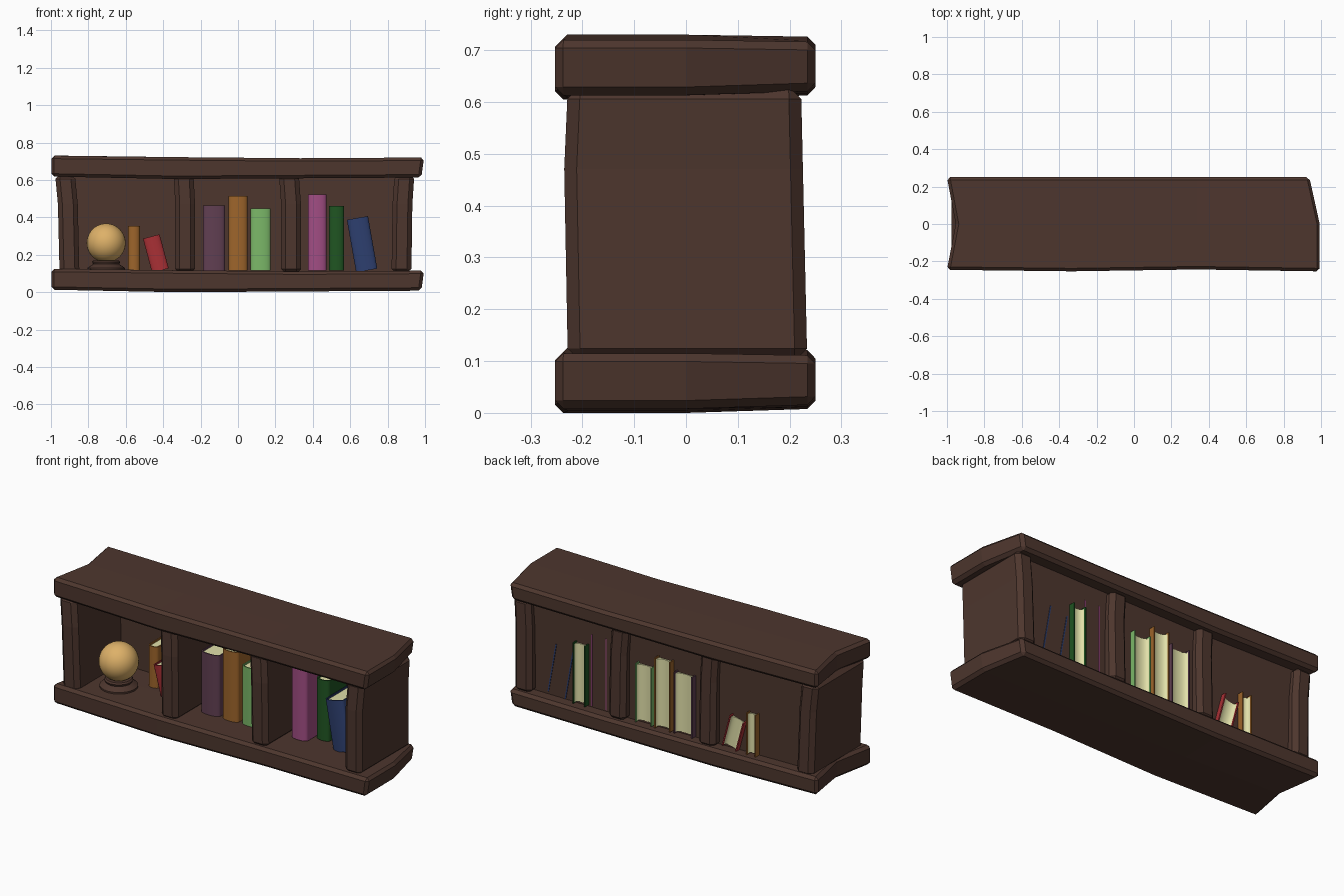
import bpy, bmesh
from math import sin, cos, pi, radians
from mathutils import Matrix

if "Cube" in bpy.data.objects:
    bpy.data.objects.remove(bpy.data.objects["Cube"])


def material(name, r, g, b):
    m = bpy.data.materials.new(name)
    m.use_nodes = True
    m.diffuse_color = (r, g, b, 1)
    m.node_tree.nodes["Principled BSDF"].inputs["Base Color"].default_value = (r, g, b, 1)
    return m


wood = material("dark wood", .075, .037, .027)
gold = material("pale gold", .73, .44, .14)
paper = material("cream paper", .76, .75, .40)
plum = material("plum", .12, .05, .085)
amber = material("amber", .34, .13, .024)
leaf = material("light green", .2, .48, .14)
pink = material("pink", .36, .075, .23)
forest = material("dark green", .014, .09, .016)
navy = material("navy", .027, .05, .16)
red = material("red", .4, .03, .036)


def add_object(name, bm, mat, smooth=False):
    bmesh.ops.recalc_face_normals(bm, faces=bm.faces)
    mesh = bpy.data.meshes.new(name)
    bm.to_mesh(mesh)
    bm.free()
    mesh.materials.append(mat)
    ob = bpy.data.objects.new(name, mesh)
    bpy.context.collection.objects.link(ob)
    if smooth:
        bpy.ops.object.select_all(action="DESELECT")
        ob.select_set(True)
        bpy.context.view_layer.objects.active = ob
        bpy.ops.object.shade_smooth_by_angle(angle=radians(35))
    return ob


def rough_block(name, cuts, warp, bevel):
    """Unit cube sliced by (axis, position) cuts, bent by warp, chamfered."""
    bm = bmesh.new()
    bmesh.ops.create_cube(bm, size=2)
    for axis, pos in cuts:
        co, no = [0, 0, 0], [0, 0, 0]
        co[axis], no[axis] = pos, 1
        bmesh.ops.bisect_plane(bm, geom=bm.verts[:] + bm.edges[:] + bm.faces[:],
                               plane_co=co, plane_no=no)
    for v in bm.verts:
        v.co = warp(*v.co)
    ob = add_object(name, bm, wood)
    mod = ob.modifiers.new("chamfer", "BEVEL")
    mod.width, mod.segments = bevel, 1
    mod.limit_method, mod.angle_limit = "ANGLE", radians(50)
    return ob


# Shelf boards: warped timber with a notched end and a skewed end
def board_warp(base):
    top_wave = [.125, .117, .111, .115]
    low_wave = [.013, 0, .004, .008]
    front_wave = [-.245, -.253, -.243, -.253]

    def warp(x, y, z):
        i = round((x + 1) * 1.5)
        px, py = x, .25 * y
        if x < -.9:
            px = -.953 if abs(y) < .1 else -1
        elif x > .9:
            px = .94 if y > .5 else .995
            px -= .015 if z < 0 else 0
        if y < -.5:
            py = front_wave[i]
        pz = top_wave[i] if z > 0 else low_wave[i]
        if y > .5:
            pz += -.004 if z > 0 else .008
        return px, py, base + pz
    return warp


for name, base in (("bottom_board", 0), ("top_board", .605)):
    rough_block(name, [(0, -1 / 3), (0, 1 / 3), (1, 0)], board_warp(base), .016)


# Upright dividers, bowed at mid height
def upright_warp(cx, lean, bow):
    def warp(x, y, z):
        mid = abs(z) < .6
        px = cx + .053 * x + lean * z + (bow if mid else 0)
        py = .228 * y - (.007 if mid and y < 0 else 0) - .006 * z * (y > 0)
        return px, py, .365 + .265 * z
    return warp


for name, cx, lean, bow in (("left_hand_end", -.913, -.012, .008), ("left_hand_divider", -.287, -.004, .006),
                            ("right_hand_divider", .278, -.006, .008), ("right_hand_end", .882, .008, -.006)):
    rough_block(name, [(2, .4)], upright_warp(cx, lean, bow), .024)

# Thin back panel
rough_block("back_panel", [], lambda x, y, z: (.9 * x, .172 + .007 * y, .365 + .265 * z), .001)


# Books
def prism(name, points, z0, z1, mat, place):
    bm = bmesh.new()
    face = bm.faces.new([bm.verts.new((x, y, z0)) for x, y in points])
    ext = bmesh.ops.extrude_face_region(bm, geom=[face])["geom"]
    bmesh.ops.translate(bm, vec=(0, 0, z1 - z0),
                        verts=[v for v in ext if isinstance(v, bmesh.types.BMVert)])
    bm.transform(place)
    return add_object(name, bm, mat, True)


def book(name, x, width, height, front, back, mat, tilt=0):
    place = Matrix.Translation((x, 0, .116)) @ Matrix.Rotation(radians(-tilt), 4, "Y")
    half, card, steps = width / 2, .007, 10

    def arc(r, y, depth, flip):
        pts = [(r * cos(pi * i / steps), y - depth * sin(pi * i / steps)) for i in range(steps + 1)]
        return pts[::-1] if flip else pts

    inner = half - card
    spine = arc(half, front + .02, .02, False)
    lining = arc(inner, front + .02, .013, True)
    prism(name + "_cover", [(half, back)] + spine + [(-half, back), (-inner, back)] + lining + [(inner, back)],
          0, height, mat, place)
    # Page block with a hollow fore edge
    pages = arc(inner, front + .02, .012, False) + arc(inner, back - .008, .02, True)
    prism(name + "_pages", pages, .006, height - .009, paper, place)


book("plum_book", -.128, .118, .347, -.08, .21, plum)
book("tall_amber_book", 0, .1, .398, -.08, .215, amber)
book("light_green_book", .121, .106, .332, -.075, .212, leaf)
book("pink_book", .423, .098, .405, -.065, .182, pink)
book("dark_green_book", .527, .08, .345, 0, .212, forest)
book("navy_book", .688, .115, .285, -.06, .182, navy, 10)
book("small_amber_book", -.556, .062, .238, .02, .212, amber)
book("red_book", -.415, .092, .188, -.05, .208, red, 15)

# Globe
bm = bmesh.new()
bmesh.ops.create_uvsphere(bm, u_segments=32, v_segments=20, radius=.104)
bm.transform(Matrix.Translation((-.705, -.065, .263)))
add_object("globe", bm, gold, True)

# Globe stand, turned from a short profile
bm = bmesh.new()
outline = [(0, .11), (.1, .11), (.1, .13), (.085, .14), (.07, .15), (.075, .162), (.068, .17), (0, .17)]
verts = [bm.verts.new((r, 0, z)) for r, z in outline]
edges = [bm.edges.new(pair) for pair in zip(verts, verts[1:])]
bmesh.ops.spin(bm, geom=verts + edges, cent=(0, 0, 0), axis=(0, 0, 1), angle=2 * pi, steps=24)
bmesh.ops.remove_doubles(bm, verts=bm.verts, dist=.0005)
bm.transform(Matrix.Translation((-.705, -.065, 0)))
add_object("globe_stand", bm, wood, True)
